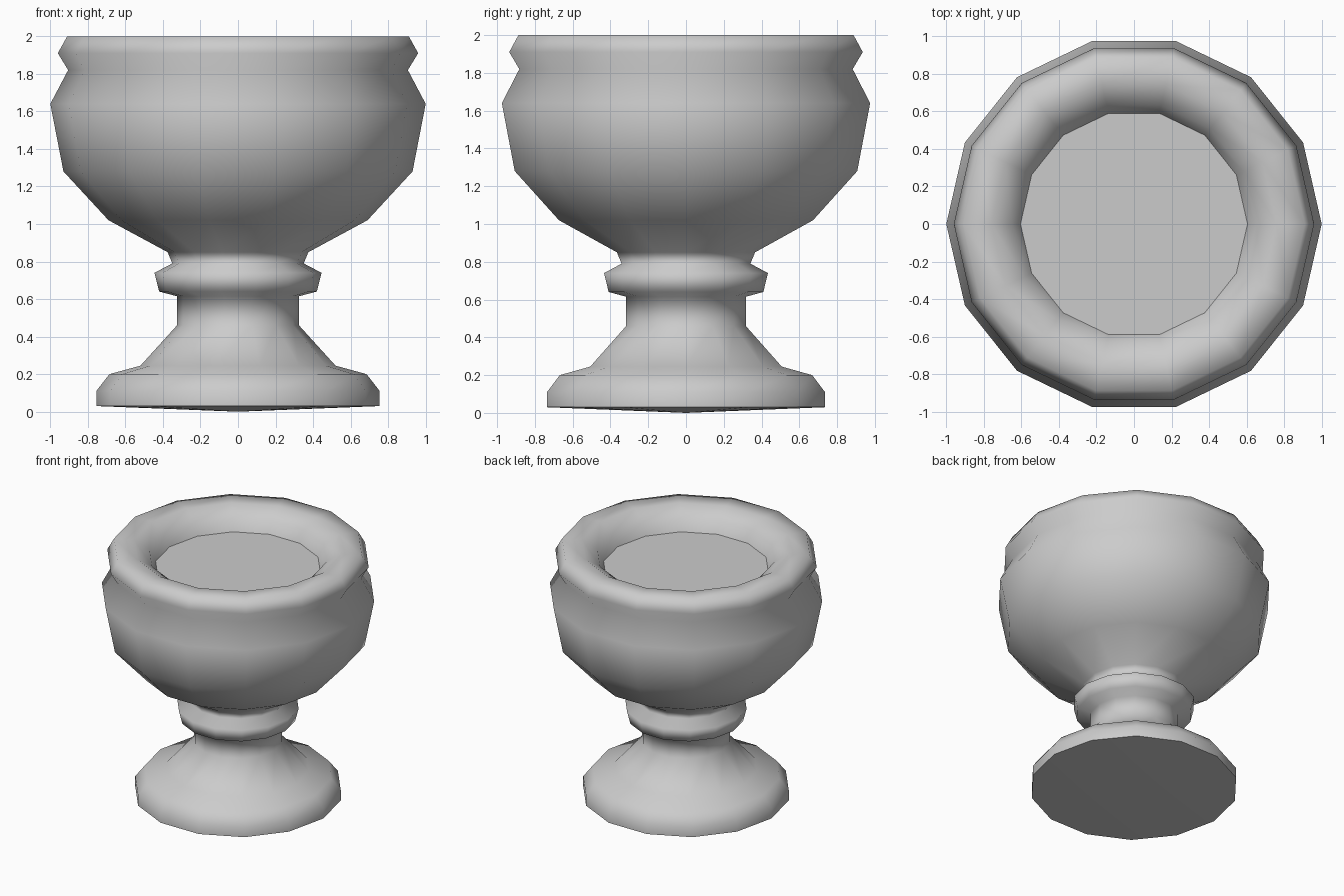
import bpy, bmesh, math

if "Cube" in bpy.data.objects:
    bpy.data.objects.remove(bpy.data.objects["Cube"])

SIDES = 14


def lathe(name, profile, sharp_rings=()):
    """Revolve (radius, z) points around z; radius 0 makes a pole."""
    bm = bmesh.new()
    rings = []
    for r, z in profile:
        if r == 0:
            rings.append([bm.verts.new((0, 0, z))] * SIDES)
        else:
            rings.append([bm.verts.new((r * math.cos(i * math.tau / SIDES),
                                        r * math.sin(i * math.tau / SIDES), z))
                          for i in range(SIDES)])
    for a, b in zip(rings, rings[1:]):
        for i in range(SIDES):
            j = (i + 1) % SIDES
            quad = list(dict.fromkeys((a[i], a[j], b[j], b[i])))
            bm.faces.new(quad).smooth = True
    # Crisp edges where a cap meets the turned body
    for k in sharp_rings:
        for i in range(SIDES):
            edge = bm.edges.get((rings[k][i], rings[k][(i + 1) % SIDES]))
            edge.smooth = False
    bm.normal_update()
    mesh = bpy.data.meshes.new(name)
    bm.to_mesh(mesh)
    bm.free()
    obj = bpy.data.objects.new(name, mesh)
    bpy.context.collection.objects.link(obj)
    return obj


# Pedestal: slightly domed underside, flared foot, stem and collar
pedestal = [(0, 0.0), (0.755, 0.03), (0.755, 0.11), (0.685, 0.20), (0.52, 0.245),
            (0.325, 0.46), (0.325, 0.615), (0.42, 0.64), (0.445, 0.74), (0.35, 0.79)]
# Bowl: outer belly, groove, rolled rim and inner wall down to the flat floor
bowl = [(0.375, 0.85), (0.69, 1.02), (0.93, 1.28), (1.0, 1.64), (0.905, 1.82),
        (0.96, 1.91), (0.91, 2.0), (0.76, 2.0), (0.65, 1.93), (0.605, 1.84), (0, 1.84)]

profile = pedestal + bowl
lathe("urn", profile, sharp_rings=(1, len(profile) - 2))
